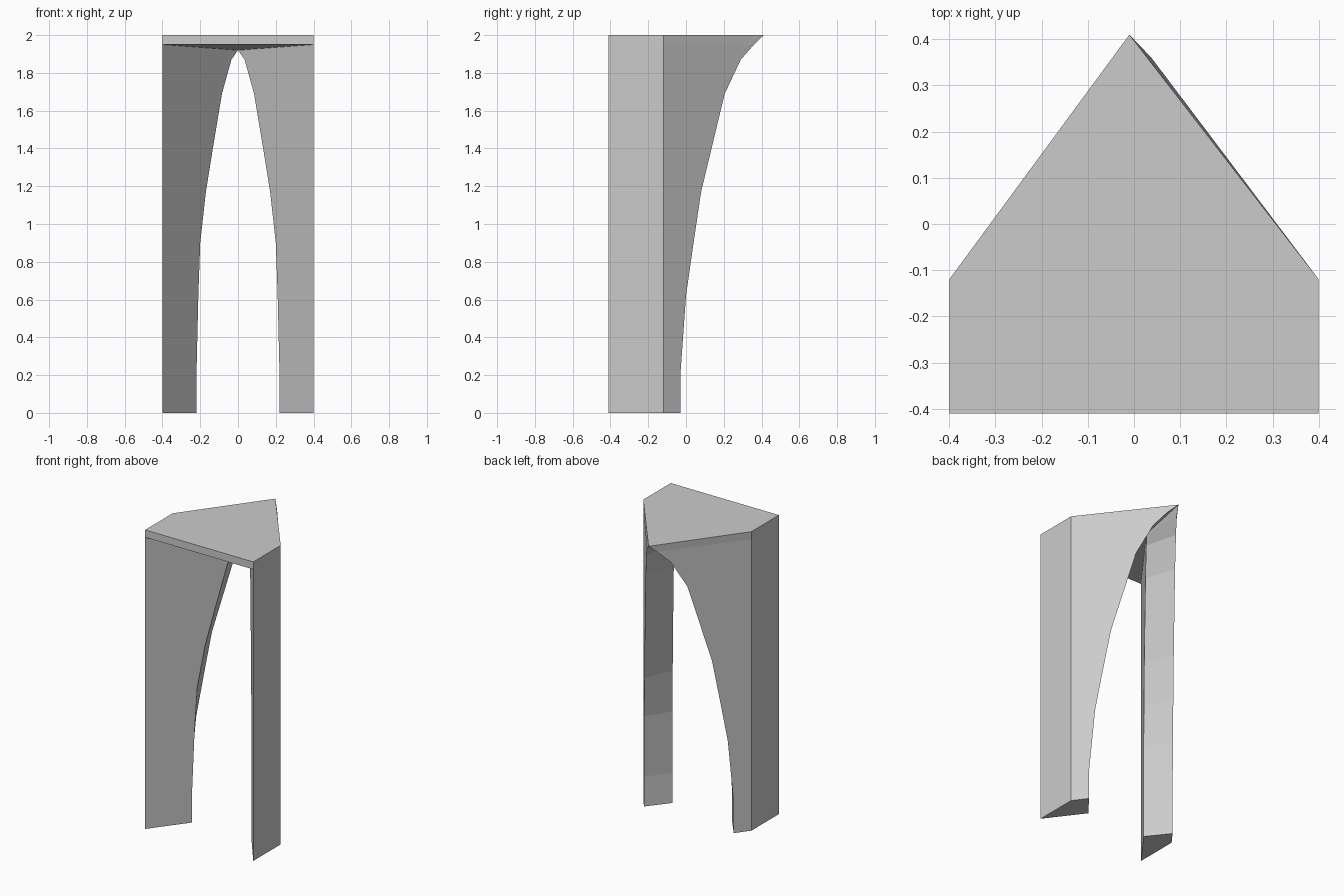
import bpy, bmesh

if "Cube" in bpy.data.objects:
    bpy.data.objects.remove(bpy.data.objects["Cube"])

SLOPE = 1.325            # plan direction of each slanted wall
W, FRONT, BACK = 0.4, -0.41, -0.12
# arch curve: height, inner x on the front face, inner y on the rear face
ARCH = [(0, .22, -.03), (.2, .22, -.03), (.62, .21, 0), (.9, .2, .04),
        (1.17, .17, .08), (1.42, .13, .14), (1.69, .085, .205),
        (1.87, .035, .29), (1.95, 0, .36)]


def finish(bm, name):
    bmesh.ops.recalc_face_normals(bm, faces=bm.faces)
    mesh = bpy.data.meshes.new(name)
    bm.to_mesh(mesh)
    bm.free()
    obj = bpy.data.objects.new(name, mesh)
    bpy.context.collection.objects.link(obj)
    return obj


def half_arch(name, side):
    """Loft the slanted leg upward into half of the arch."""
    bm = bmesh.new()
    rings = []
    for z, fx, by in ARCH:
        fy = FRONT + (W - fx) * SLOPE
        bx = W - (by - BACK) / SLOPE
        fz = 1.92 if fx == 0 else z
        pts = [(W, FRONT, z), (W, BACK, z), (bx, by, z), (fx, fy, fz)]
        rings.append([bm.verts.new((side * x, y, h)) for x, y, h in pts])
    for a, b in zip(rings, rings[1:]):
        for i in range(4):
            j = (i + 1) % 4
            bm.faces.new((a[i], a[j], b[j], b[i]))
    bm.faces.new(rings[0])
    bm.faces.new(rings[-1])
    return finish(bm, name)


# two mirrored legs that curve together at the crown
half_arch("left_leg_arch", -1)
half_arch("right_leg_arch", 1)

# five-sided top slab, with the pointed soffit at its rear tip
bm = bmesh.new()
tip_x = W - (.36 - BACK) / SLOPE
bottom = [bm.verts.new(p) for p in [
    (-W, FRONT, 1.95), (W, FRONT, 1.95), (W, BACK, 1.95),
    (tip_x, .36, 1.95), (0, .12, 1.92), (-tip_x, .36, 1.95), (-W, BACK, 1.95)]]
top = [bm.verts.new(p) for p in [
    (-W, FRONT, 2), (W, FRONT, 2), (W, BACK, 2), (-.01, .41, 2), (-W, BACK, 2)]]
fl, fr, br, tr, mid, tl, bl = bottom
for face in [top, (fl, fr, top[1], top[0]), (fr, br, top[2], top[1]),
             (br, tr, top[3], top[2]), (tl, bl, top[4], top[3]),
             (bl, fl, top[0], top[4]), (tr, mid, top[3]), (mid, tl, top[3]),
             (fl, mid, fr), (fr, mid, tr, br), (fl, bl, tl, mid)]:
    bm.faces.new(face)
finish(bm, "top_slab")
